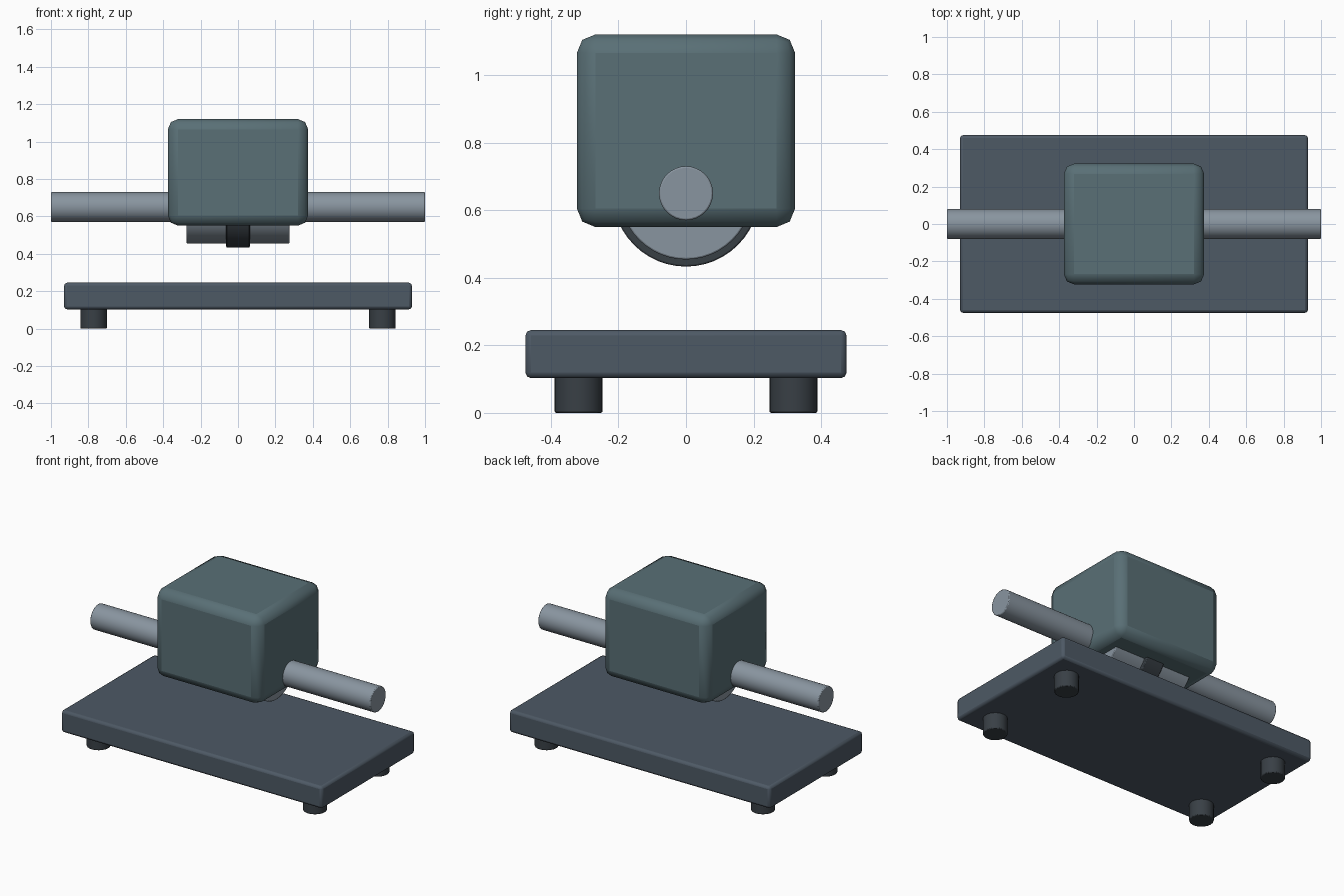
import bpy
from math import pi, radians

if "Cube" in bpy.data.objects:
    bpy.data.objects.remove(bpy.data.objects["Cube"])


def material(name, rgb):
    m = bpy.data.materials.new(name)
    m.diffuse_color = (*rgb, 1)
    m.use_nodes = True
    m.node_tree.nodes["Principled BSDF"].inputs["Base Color"].default_value = m.diffuse_color
    return m


HOUSING = material("housing_paint", (0.10, 0.16, 0.18))
BASE = material("base_paint", (0.075, 0.10, 0.13))
STEEL = material("steel", (0.25, 0.30, 0.35))
RUBBER = material("dark_rubber", (0.04, 0.05, 0.06))


def finish(name, mat, bevel, segments):
    ob = bpy.context.object
    ob.name = ob.data.name = name
    ob.data.materials.append(mat)
    bpy.ops.object.transform_apply(location=False, rotation=True, scale=True)
    mod = ob.modifiers.new("edge_bevel", 'BEVEL')
    mod.width, mod.segments = bevel, segments
    mod.limit_method = 'ANGLE'
    mod.angle_limit = radians(40)
    bpy.ops.object.shade_smooth_by_angle(angle=radians(30))
    return ob


def box(name, mat, size, z, bevel):
    bpy.ops.mesh.primitive_cube_add(size=1, location=(0, 0, z))
    bpy.context.object.scale = size
    return finish(name, mat, bevel, 2)


def cylinder(name, mat, radius, length, loc, along_x=False, sides=32, bevel=0.005):
    rot = (0, pi / 2, 0) if along_x else (0, 0, 0)
    bpy.ops.mesh.primitive_cylinder_add(vertices=sides, radius=radius, depth=length,
                                        location=loc, rotation=rot)
    return finish(name, mat, bevel, 2)


# Base plate
box("base_plate", BASE, (1.86, 0.95, 0.142), 0.174, 0.016)

# Four feet
for sx, side in ((-1, "left"), (1, "right")):
    for sy, end in ((-1, "front"), (1, "back")):
        cylinder(f"foot_{end}_{side}", RUBBER, 0.071, 0.11,
                 (sx * 0.772, sy * 0.318, 0.055), sides=20)

# Floating housing block
box("housing", HOUSING, (0.75, 0.646, 0.57), 0.835, 0.055)

# Shaft, rotor and the band around it share one axis
AXIS = (0, 0, 0.65)
cylinder("shaft", STEEL, 0.08, 2.0, AXIS, True)
cylinder("rotor", STEEL, 0.196, 0.55, AXIS, True, 48)
cylinder("rotor_band", RUBBER, 0.217, 0.126, AXIS, True, 48)
